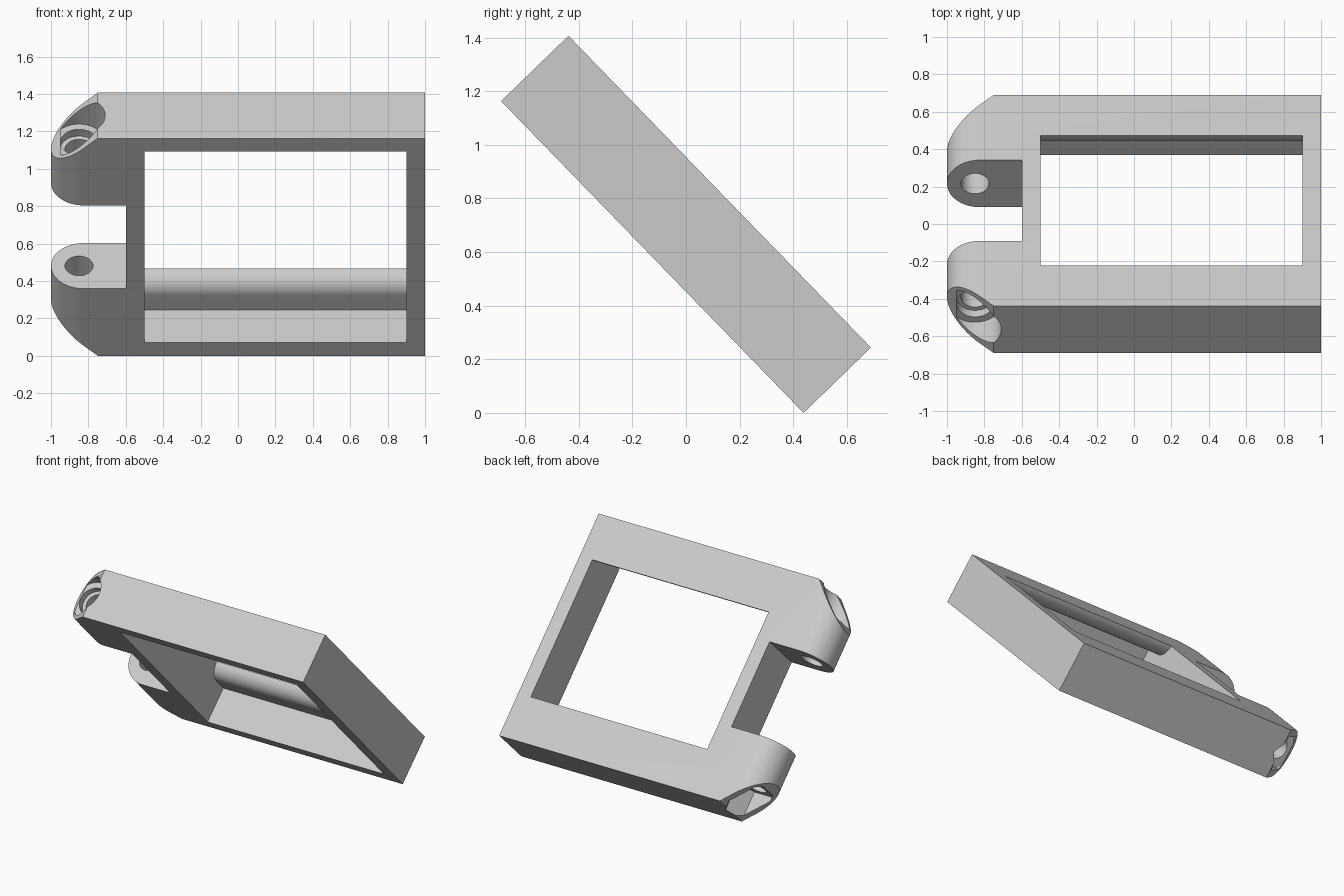
import bpy
import bmesh
from math import pi, cos, sin, radians
from mathutils import Matrix

if "Cube" in bpy.data.objects:
    bpy.data.objects.remove(bpy.data.objects["Cube"])

HALF_LEN, HALF_THICK = 0.81, 0.175
PIN_X = -0.85
TILT = radians(-45.87)


def arc(cx, cy, r, start, end, steps):
    """Points along a circular arc."""
    return [(cx + r * cos(start + (end - start) * i / steps),
             cy + r * sin(start + (end - start) * i / steps)) for i in range(steps + 1)]


def prism(name, points, axis, low, high):
    """Extrude a 2D profile along one axis between two limits."""
    place = {"x": lambda p, d: (d, p[0], p[1]),
             "y": lambda p, d: (p[0], d, p[1]),
             "z": lambda p, d: (p[0], p[1], d)}[axis]
    bm = bmesh.new()
    face = bm.faces.new([bm.verts.new(place(p, low)) for p in points])
    top = bmesh.ops.extrude_face_region(bm, geom=[face])["geom"]
    shift = place((0, 0), high - low)
    bmesh.ops.translate(bm, vec=shift, verts=[v for v in top if isinstance(v, bmesh.types.BMVert)])
    bmesh.ops.recalc_face_normals(bm, faces=bm.faces)
    mesh = bpy.data.meshes.new(name)
    bm.to_mesh(mesh)
    bm.free()
    obj = bpy.data.objects.new(name, mesh)
    bpy.context.collection.objects.link(obj)
    return obj


def bore(name, r, low, high, sides=48):
    """Round or many-sided hole along the hinge pin line."""
    return prism(name, arc(PIN_X, 0, r, 0, 2 * pi, sides)[:-1], "y", low, high)


# Slab with a fully rounded hinge edge
round_x = -1 + HALF_THICK
section = [(1, -HALF_THICK), (1, HALF_THICK)] + arc(round_x, 0, HALF_THICK, pi / 2, 3 * pi / 2, 40)
frame = prism("hinged_frame", section, "y", -HALF_LEN, HALF_LEN)

# Gap between the two hinge lugs
cutters = [prism("lug_gap", [(-1.2, -0.31), (-0.6, -0.31), (-0.6, 0.31), (-1.2, 0.31)], "z", -0.3, 0.3)]

# Slanted outer corners
for s in (-1, 1):
    corner = [(-0.65, s * 0.91), (-1.15, s * 0.41), (-1.15, s * 0.91)]
    cutters.append(prism("corner_cut", corner, "z", -0.3, 0.3))

# Pin hole, screw head recess on the upper lug, nut pocket on the lower lug
cutters += [bore("pin_hole", 0.075, -1, 1),
            bore("screw_recess", 0.14, -1, -0.61),
            bore("washer_recess", 0.1, -0.7, -0.56),
            bore("nut_pocket", 0.14, 0.61, 1, 6)]

# Window opening with a rounded retaining lip on two sides
lip = arc(0.6, HALF_THICK, 0.1, pi * 1.5, pi, 16)
half = [(0.71, -0.3), (0.71, 0.075)] + lip + [(0.5, 0.3)]
opening = half + [(-y, z) for y, z in reversed(half)]
cutters.append(prism("window_opening", opening, "x", -0.5, 0.9))

for cutter in cutters:
    cutter.hide_render = True
    mod = frame.modifiers.new(cutter.name, "BOOLEAN")
    mod.operation = "DIFFERENCE"
    mod.solver = "EXACT"
    mod.object = cutter

# Bake the cuts and tilt the frame into its resting pose
bpy.context.view_layer.update()
solid = bpy.data.meshes.new_from_object(frame.evaluated_get(bpy.context.evaluated_depsgraph_get()))
frame.modifiers.clear()
frame.data = solid
for cutter in cutters:
    bpy.data.objects.remove(cutter)
solid.transform(Matrix.Rotation(TILT, 4, "X"))
solid.transform(Matrix.Translation((0, 0, -min(v.co.z for v in solid.vertices))))

# Plain grey finish
grey = bpy.data.materials.new("light_grey")
grey.use_nodes = True
colour = (0.6, 0.6, 0.6, 1)
grey.diffuse_color = colour
grey.node_tree.nodes["Principled BSDF"].inputs["Base Color"].default_value = colour
solid.materials.clear()
solid.materials.append(grey)

for other in bpy.context.selected_objects:
    other.select_set(False)
frame.select_set(True)
bpy.context.view_layer.objects.active = frame
bpy.ops.object.shade_smooth_by_angle(angle=radians(30))
